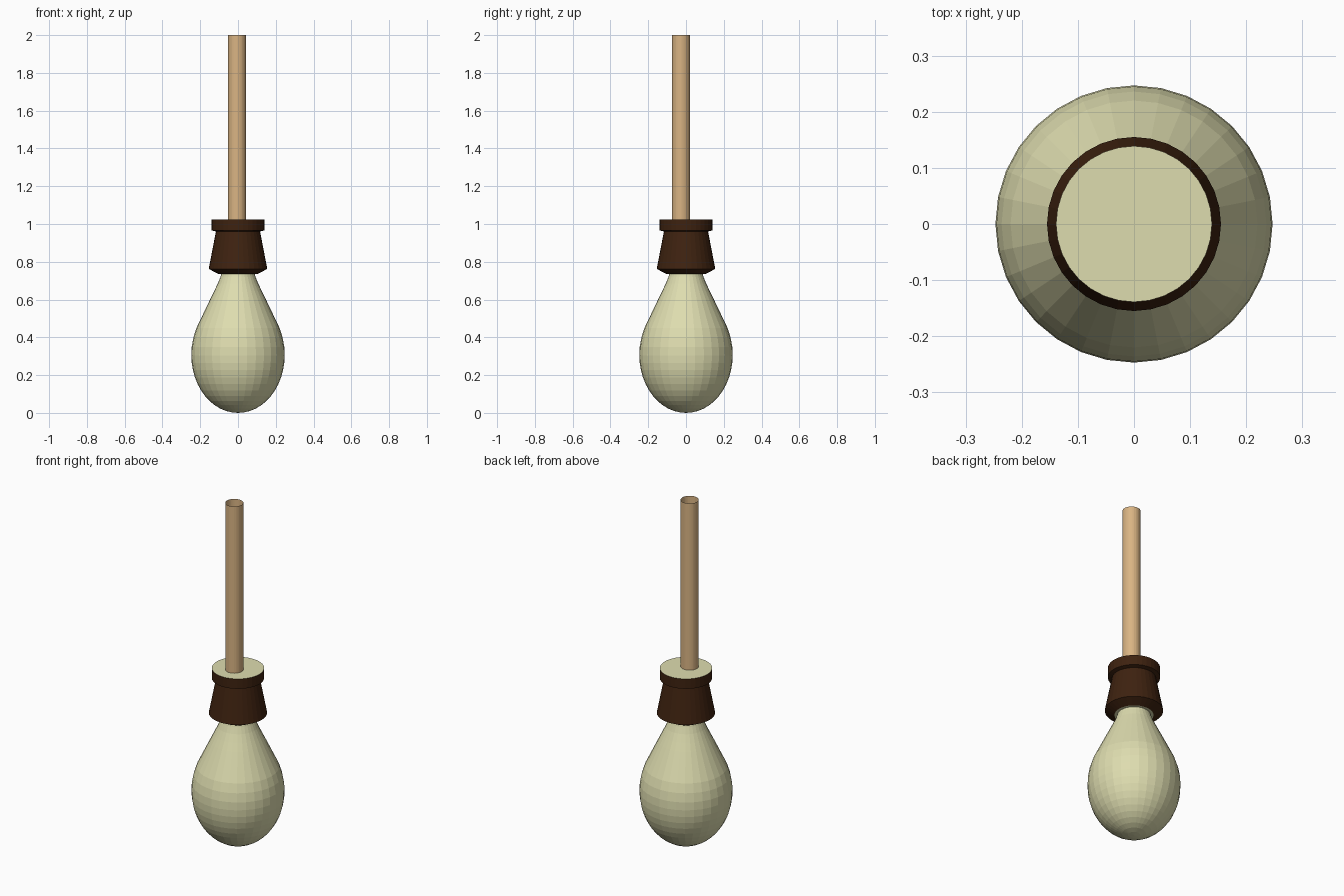
import bpy, bmesh, math

if "Cube" in bpy.data.objects:
    bpy.data.objects.remove(bpy.data.objects["Cube"])

SEG = 32


def material(name, rgb):
    m = bpy.data.materials.new(name)
    m.diffuse_color = (*rgb, 1)
    m.use_nodes = True
    m.node_tree.nodes["Principled BSDF"].inputs["Base Color"].default_value = m.diffuse_color
    return m


cream = material("cream glass", (0.73, 0.72, 0.43))
brown = material("dark brown", (0.048, 0.016, 0.005))
tan = material("tan cord", (0.70, 0.46, 0.23))


def lathe(name, profile, mats, center=(0, 0), cap_top=False, cap_bottom=False):
    """Revolve (radius, z) points, listed bottom to top; caps use the last material."""
    bm = bmesh.new()
    rings = []
    for r, z in profile:
        if r < 1e-5:
            rings.append([bm.verts.new((center[0], center[1], z))] * SEG)
        else:
            rings.append([bm.verts.new((center[0] + r * math.cos(2 * math.pi * i / SEG),
                                        center[1] + r * math.sin(2 * math.pi * i / SEG), z))
                          for i in range(SEG)])
    for a, b in zip(rings, rings[1:]):
        for i in range(SEG):
            j = (i + 1) % SEG
            bm.faces.new(dict.fromkeys((a[i], a[j], b[j], b[i])))
    caps = []
    if cap_top:
        caps.append(bm.faces.new(rings[-1]))
    if cap_bottom:
        caps.append(bm.faces.new(rings[0][::-1]))
    for f in caps:
        f.material_index = len(mats) - 1
    me = bpy.data.meshes.new(name)
    bm.to_mesh(me)
    bm.free()
    for m in mats:
        me.materials.append(m)
    ob = bpy.data.objects.new(name, me)
    bpy.context.collection.objects.link(ob)
    return ob


# Bulb: half ellipse below, tapering neck above
bulb_profile = [(0.247 * math.sin(k * math.pi / 24), 0.305 * (1 - math.cos(k * math.pi / 24)))
                for k in range(13)]
bulb_profile += [(0.245, 0.35), (0.236, 0.40), (0.220, 0.45), (0.196, 0.50),
                 (0.172, 0.55), (0.148, 0.60), (0.126, 0.645), (0.107, 0.685),
                 (0.093, 0.72), (0.088, 0.737)]
lathe("bulb", bulb_profile, [cream])

# Socket: flared skirt with a collar, closed by cream discs
lathe("socket", [(0.104, 0.736), (0.155, 0.762), (0.117, 0.96), (0.139, 0.966), (0.139, 1.024)],
      [brown, cream], cap_top=True, cap_bottom=True)

# Cord: open tube, slightly off centre
lathe("cord", [(0.048, 1.024), (0.048, 2.0)], [tan], center=(-0.005, -0.027))
